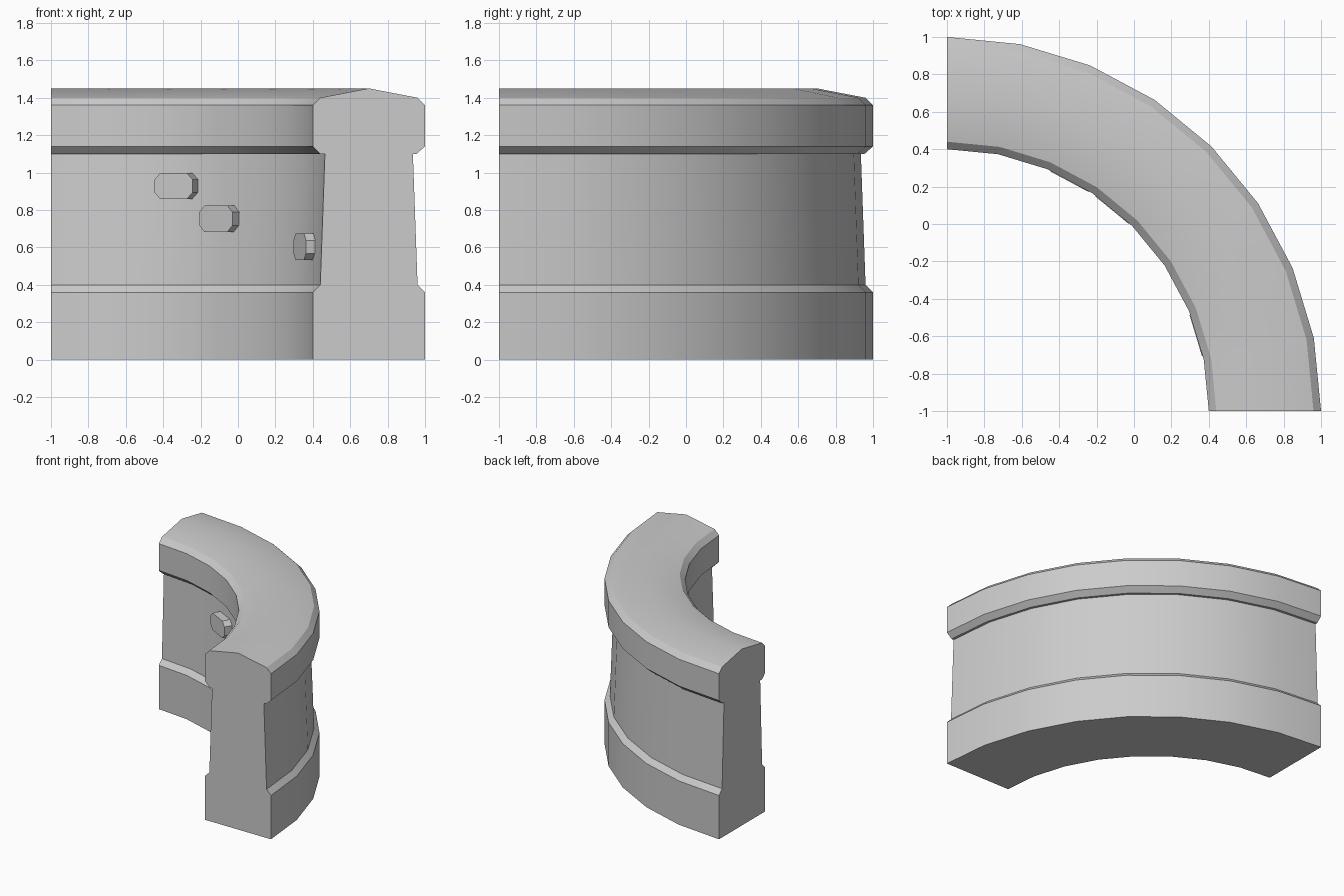
import bpy, bmesh
from math import sin, cos, radians

if "Cube" in bpy.data.objects:
    bpy.data.objects.remove(bpy.data.objects["Cube"])

CENTER, SEGMENTS, STEP = -1.0, 8, 11.25


def polar(radius, angle, z, side=0.0):
    """Point on the arc; angle in degrees from +x, side is a tangential offset."""
    a = radians(angle)
    return (CENTER + radius * cos(a) - side * sin(a),
            CENTER + radius * sin(a) + side * cos(a), z)


def loft(name, rings):
    """Capped solid through a list of matching closed rings."""
    bm = bmesh.new()
    rows = [[bm.verts.new(p) for p in ring] for ring in rings]
    n = len(rows[0])
    for a, b in zip(rows, rows[1:]):
        for i in range(n):
            j = (i + 1) % n
            bm.faces.new((a[i], a[j], b[j], b[i]))
    bm.faces.new(rows[0])
    bm.faces.new(rows[-1])
    bmesh.ops.recalc_face_normals(bm, faces=bm.faces)
    mesh = bpy.data.meshes.new(name)
    bm.to_mesh(mesh)
    bm.free()
    obj = bpy.data.objects.new(name, mesh)
    bpy.context.collection.objects.link(obj)
    bpy.ops.object.select_all(action='DESELECT')
    obj.select_set(True)
    bpy.context.view_layer.objects.active = obj
    bpy.ops.object.shade_smooth_by_angle(angle=radians(30))
    return obj


# Curved wall: plinth, tapered body and ridged coping in one section (radius, z)
section = [(2.0, 0), (2.0, 0.36), (1.96, 0.40), (1.935, 1.10), (1.955, 1.10),
           (2.0, 1.14), (2.0, 1.36), (1.96, 1.40), (1.70, 1.45), (1.44, 1.40),
           (1.40, 1.36), (1.40, 1.14), (1.44, 1.10), (1.465, 1.10),
           (1.44, 0.40), (1.40, 0.36), (1.40, 0)]
loft("curved_wall", [[polar(r, i * STEP, z) for r, z in section]
                     for i in range(SEGMENTS + 1)])

# Raised bricks on the inner face: chamfered outlines pushed out of the wall
W, H, C = 0.115, 0.07, 0.035
outline = [(-W, -H + C), (-W + C, -H), (W - C, -H), (W, -H + C),
           (W, H - C), (W - C, H), (-W + C, H), (-W, H - C)]
for k, (segment, z) in enumerate([(5, 0.928), (4, 0.753), (1, 0.603)]):
    angle = (segment + 0.5) * STEP
    loft(f"raised_brick_{k + 1}", [[polar(r, angle, z + dz, s) for s, dz in outline]
                                   for r in (1.39, 1.50)])
